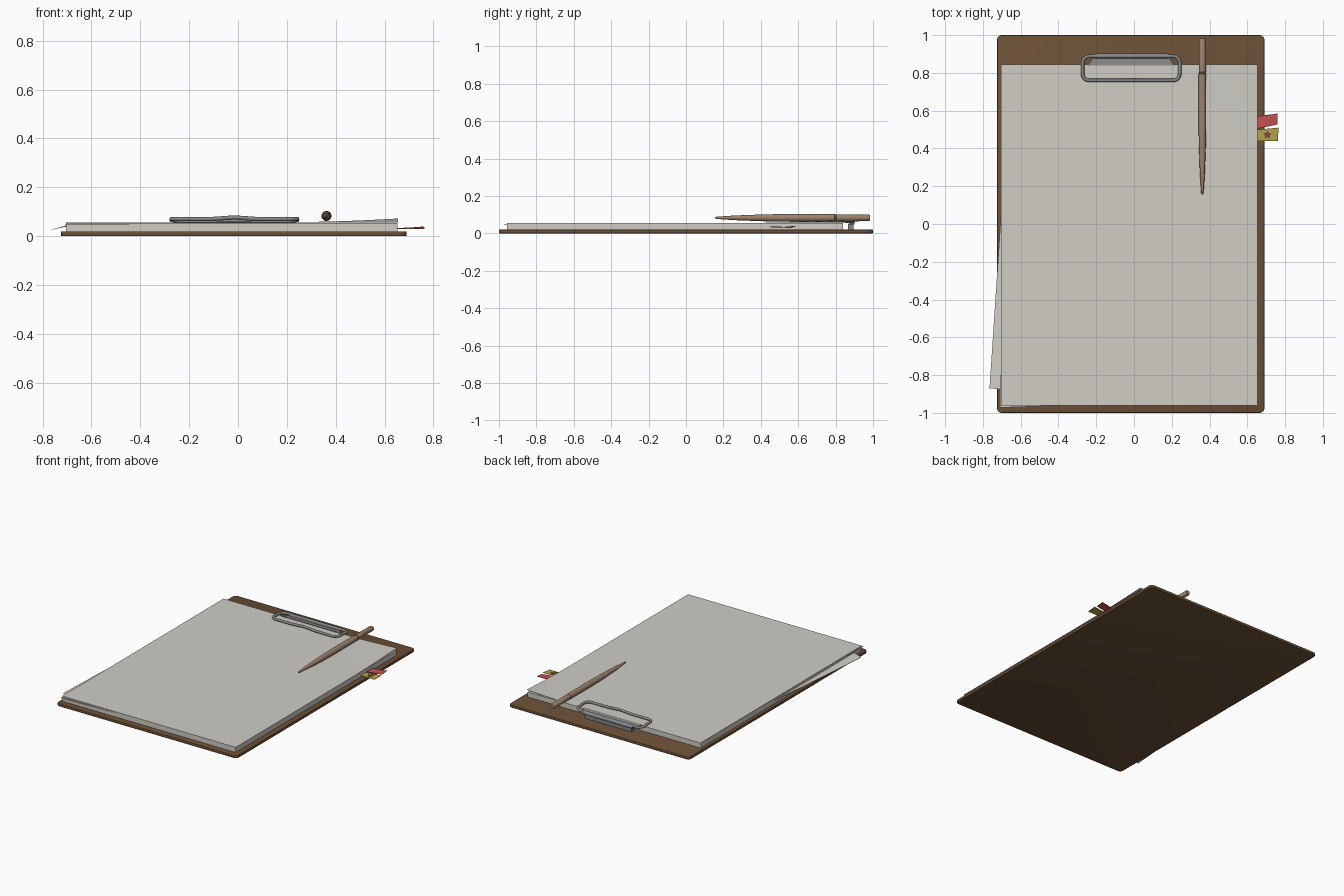
import bpy, bmesh, math
from mathutils import Vector

if "Cube" in bpy.data.objects:
    bpy.data.objects.remove(bpy.data.objects["Cube"])


def mat(name, r, g, b):
    m = bpy.data.materials.new(name)
    m.diffuse_color = (r, g, b, 1)
    m.use_nodes = True
    m.node_tree.nodes["Principled BSDF"].inputs["Base Color"].default_value = m.diffuse_color
    return m


BROWN = mat("board brown", 0.150, 0.082, 0.038)
PAPER = mat("paper white", 0.63, 0.61, 0.56)
METAL = mat("clip grey", 0.24, 0.24, 0.245)
WOOD = mat("pen tan", 0.33, 0.225, 0.155)
RED = mat("tab red", 0.57, 0.08, 0.085)
YELLOW = mat("tab yellow", 0.47, 0.36, 0.075)


def finish(name, bm, m, smooth=False):
    bmesh.ops.recalc_face_normals(bm, faces=bm.faces)
    me = bpy.data.meshes.new(name)
    bm.to_mesh(me)
    bm.free()
    ob = bpy.data.objects.new(name, me)
    bpy.context.collection.objects.link(ob)
    me.materials.append(m)
    if smooth:
        bpy.ops.object.select_all(action='DESELECT')
        ob.select_set(True)
        bpy.context.view_layer.objects.active = ob
        bpy.ops.object.shade_smooth_by_angle(angle=math.radians(35))
    return ob


def box(name, x0, x1, y0, y1, z0, z1, m):
    bm = bmesh.new()
    bmesh.ops.create_cube(bm, size=1)
    for v in bm.verts:
        v.co = Vector(((x0 + x1) / 2 + v.co.x * (x1 - x0),
                       (y0 + y1) / 2 + v.co.y * (y1 - y0),
                       (z0 + z1) / 2 + v.co.z * (z1 - z0)))
    return finish(name, bm, m)


def sheet(name, corners, height, m, nu=12, nv=12, thick=0.0015):
    """Thin bent sheet between 4 corners; height(u, v) gives its top z."""
    a, b, c, d = [Vector(p) for p in corners]
    bm = bmesh.new()
    layers = []
    for t in (0, thick):
        layers.append([[bm.verts.new((*(a.lerp(b, i / nu)).lerp(d.lerp(c, i / nu), j / nv),
                                      height(i / nu, j / nv) - t))
                        for i in range(nu + 1)] for j in range(nv + 1)])
    for g in layers:
        for j in range(nv):
            for i in range(nu):
                bm.faces.new((g[j][i], g[j][i + 1], g[j + 1][i + 1], g[j + 1][i]))
    top, low = layers
    rim = ([(0, i) for i in range(nu)] + [(j, nu) for j in range(nv)]
           + [(nv, i) for i in range(nu, 0, -1)] + [(j, 0) for j in range(nv, 0, -1)])
    for (j, i), (q, p) in zip(rim, rim[1:] + rim[:1]):
        bm.faces.new((top[j][i], top[q][p], low[q][p], low[j][i]))
    return finish(name, bm, m, True)


def tube(name, pts, radius, m, cyclic=False):
    cu = bpy.data.curves.new(name, 'CURVE')
    cu.dimensions = '3D'
    cu.bevel_depth = radius
    cu.bevel_resolution = 3
    cu.use_fill_caps = True
    sp = cu.splines.new('POLY')
    sp.points.add(len(pts) - 1)
    for p, co in zip(sp.points, pts):
        p.co = (*co, 1)
    sp.use_cyclic_u = cyclic
    sp.use_smooth = True
    cu.materials.append(m)
    ob = bpy.data.objects.new(name, cu)
    bpy.context.collection.objects.link(ob)
    bpy.ops.object.select_all(action='DESELECT')
    ob.select_set(True)
    bpy.context.view_layer.objects.active = ob
    bpy.ops.object.convert(target='MESH')
    return bpy.context.object


def rounded(x0, x1, y0, y1, r, n=6):
    out = []
    for k, (cx, cy) in enumerate([(x1 - r, y1 - r), (x0 + r, y1 - r),
                                  (x0 + r, y0 + r), (x1 - r, y0 + r)]):
        for i in range(n + 1):
            a = math.pi / 2 * (k + i / n)
            out.append((cx + r * math.cos(a), cy + r * math.sin(a)))
    return out


def prism(name, outline, z0, z1, m, bevel=0):
    bm = bmesh.new()
    f = bm.faces.new([bm.verts.new((x, y, z0)) for x, y in outline])
    up = bmesh.ops.extrude_face_region(bm, geom=[f])['geom']
    for v in up:
        if isinstance(v, bmesh.types.BMVert):
            v.co.z = z1
    if bevel:
        edges = [e for e in bm.edges if abs(e.verts[0].co.z - e.verts[1].co.z) < 1e-5]
        bmesh.ops.bevel(bm, geom=edges, offset=bevel, segments=2, profile=0.5, affect='EDGES')
    return finish(name, bm, m, bevel > 0)


# Backing board
prism("board", rounded(-0.725, 0.69, -1, 1, 0.025), 0.0, 0.02, BROWN, 0.004)

# Paper pile, and a top sheet whose far right corner curls up
box("paper_stack", -0.704, 0.652, -0.957, 0.84, 0.02, 0.055, PAPER)


def curl(u, v):
    return 0.0585 + 0.014 * max(0, (u + v - 1.72) / 0.28) ** 1.6


sheet("top_sheet", [(-0.705, -0.96), (0.655, -0.96), (0.655, 0.845), (-0.705, 0.845)],
      curl, PAPER, 30, 30)

# Skewed loose sheets poking out at the left and the front
sheet("loose_sheet_left", [(-0.765, -0.87), (-0.60, -0.885), (-0.60, 0.05), (-0.704, 0.05)],
      lambda u, v: 0.044 - 0.018 * max(0, 1 - u * 1.6) ** 2 * (1 - v), PAPER)
sheet("loose_sheet_front", [(-0.709, -0.972), (-0.2, -0.955), (-0.2, -0.8), (-0.709, -0.8)],
      lambda u, v: 0.049, PAPER, 2, 2)

# Sticky page tabs on the right, with a small star on the lower one
sheet("red_tab", [(0.64, 0.502), (0.76, 0.527), (0.76, 0.585), (0.64, 0.568)],
      lambda u, v: 0.034 + 0.006 * u * u * v, RED, 8, 3)
sheet("yellow_tab", [(0.64, 0.44), (0.762, 0.44), (0.765, 0.51), (0.64, 0.498)],
      lambda u, v: 0.032 + 0.004 * u * u * v, YELLOW, 8, 3)
star = [(0.706 + r * math.sin(k * math.pi / 5), 0.472 + r * math.cos(k * math.pi / 5))
        for k in range(10) for r in [0.024 if k % 2 == 0 else 0.013]]
prism("tab_star", star, 0.033, 0.0355, BROWN)

# Clip: wire loop with a central hump in front, hinge rod, jaw plate and base
CX = -0.015


def wire_z(x, y):
    t = (0.89 - y) / 0.13
    return 0.062 + 0.008 * min(1, t * 2) + 0.007 * max(0, 1 - abs(x - CX) / 0.1) * (t > 0.9)


outline = rounded(-0.272, 0.242, 0.76, 0.888, 0.035)
dense = []
for (xa, ya), (xb, yb) in zip(outline, outline[1:] + outline[:1]):
    n = max(1, int(math.hypot(xb - xa, yb - ya) / 0.03))
    dense += [(xa + (xb - xa) * i / n, ya + (yb - ya) * i / n) for i in range(n)]
tube("clip_wire", [(x, y, wire_z(x, y)) for x, y in dense], 0.009, METAL, True)
tube("clip_hinge_rod", [(-0.21, 0.89, 0.056), (0.18, 0.89, 0.056)], 0.013, METAL)
sheet("clip_jaw", [(-0.245, 0.838), (0.215, 0.838), (0.18, 0.888), (-0.21, 0.888)],
      lambda u, v: 0.062 - 0.008 * v, METAL, 4, 4, 0.003)
box("clip_base", -0.20, 0.17, 0.866, 0.895, 0.02, 0.05, METAL)

# Pen: turned profile along y, resting on the paper
profile = [(0.155, 0.002), (0.165, 0.006), (0.26, 0.0125), (0.42, 0.0185), (0.56, 0.0205),
           (0.795, 0.0195), (0.797, 0.0175), (0.803, 0.0175), (0.805, 0.019),
           (0.975, 0.018), (0.983, 0.015)]
bm = bmesh.new()
N = 20
rings = [[bm.verts.new((0.362 + r * math.cos(2 * math.pi * k / N), y,
                        0.083 + r * math.sin(2 * math.pi * k / N))) for k in range(N)]
         for y, r in profile]
for a, b in zip(rings, rings[1:]):
    for k in range(N):
        bm.faces.new((a[k], a[(k + 1) % N], b[(k + 1) % N], b[k]))
bm.faces.new(rings[0])
bm.faces.new(rings[-1])
finish("pen", bm, WOOD, True)
